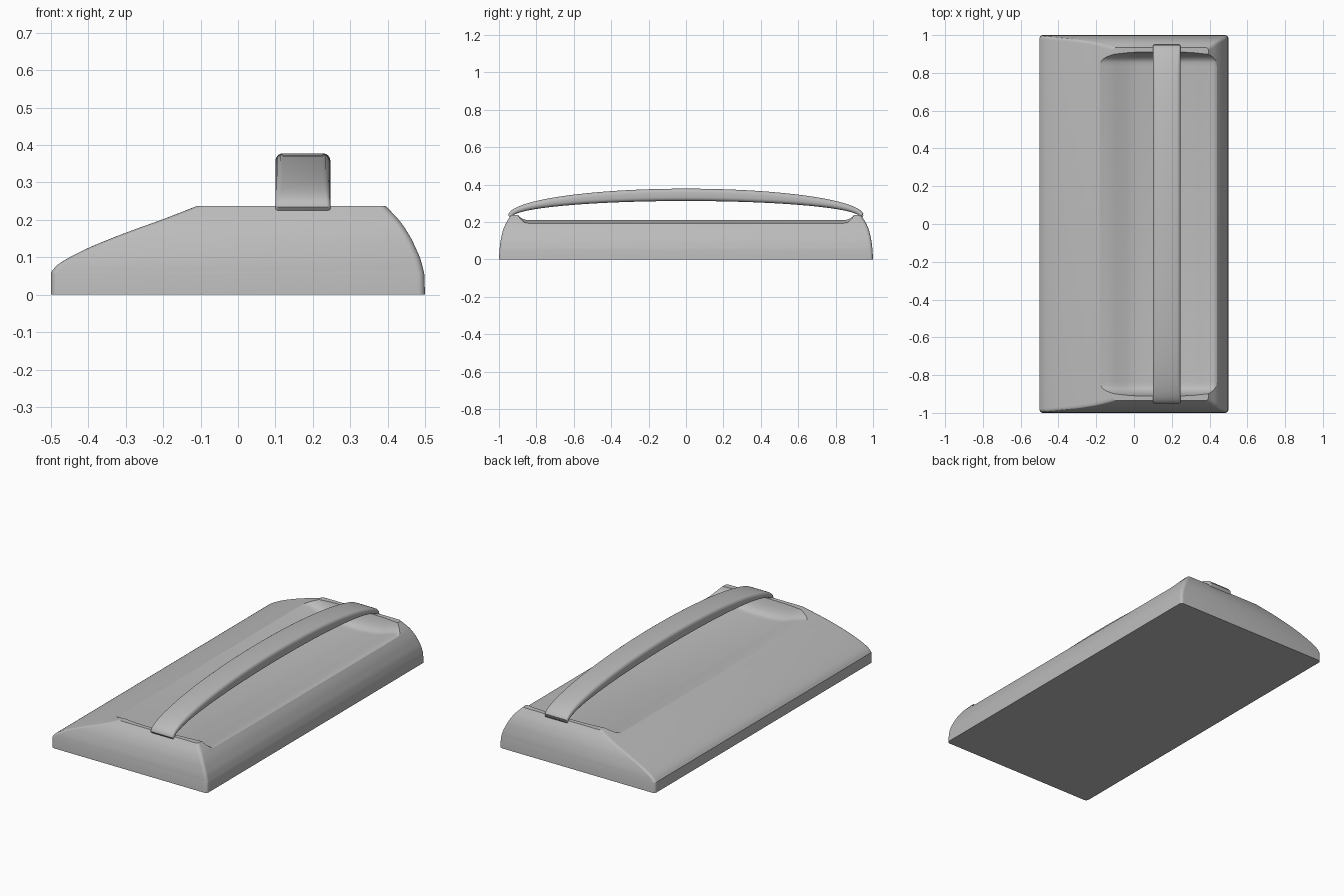
import bpy, bmesh, math
from mathutils import Vector

if "Cube" in bpy.data.objects:
    bpy.data.objects.remove(bpy.data.objects["Cube"], do_unlink=True)

grey = bpy.data.materials.new("plain_grey")
grey.use_nodes = True
grey.diffuse_color = (0.5, 0.5, 0.5, 1)
grey.node_tree.nodes["Principled BSDF"].inputs["Base Color"].default_value = (0.5, 0.5, 0.5, 1)


def spline(points, steps=4):
    """Smooth curve through the points."""
    pts = [Vector(p) for p in points]
    out = []
    for i in range(len(pts) - 1):
        a, b = pts[max(i - 1, 0)], pts[i]
        c, d = pts[i + 1], pts[min(i + 2, len(pts) - 1)]
        for k in range(steps):
            t = k / steps
            out.append(0.5 * (2 * b + (c - a) * t + (2 * a - 5 * b + 4 * c - d) * t * t
                              + (3 * b - a - 3 * c + d) * t ** 3))
    return out + [pts[-1]]


def loft(name, rings):
    """Closed solid skinned over equal-length rings."""
    bm = bmesh.new()
    loops = [[bm.verts.new(p) for p in ring] for ring in rings]
    n = len(loops[0])
    for lower, upper in zip(loops, loops[1:]):
        for j in range(n):
            k = (j + 1) % n
            bm.faces.new((lower[j], lower[k], upper[k], upper[j]))
    bm.faces.new(loops[0])
    bm.faces.new(loops[-1])
    bmesh.ops.recalc_face_normals(bm, faces=bm.faces)
    mesh = bpy.data.meshes.new(name)
    bm.to_mesh(mesh)
    bm.free()
    ob = bpy.data.objects.new(name, mesh)
    bpy.context.collection.objects.link(ob)
    mesh.materials.append(grey)
    return ob


def activate(ob):
    bpy.ops.object.select_all(action='DESELECT')
    ob.select_set(True)
    bpy.context.view_layer.objects.active = ob


def smooth(ob, degrees):
    activate(ob)
    bpy.ops.object.shade_smooth_by_angle(angle=math.radians(degrees))


def rounded_rect(u0, u1, v0, v1, r, steps=6):
    """Rounded rectangle as (u, v) pairs."""
    out = []
    corners = ((u1 - r, v1 - r), (u0 + r, v1 - r), (u0 + r, v0 + r), (u1 - r, v0 + r))
    for q, (cu, cv) in enumerate(corners):
        for k in range(steps + 1):
            a = math.pi / 2 * (q + k / steps)
            out.append((cu + r * math.cos(a), cv + r * math.sin(a)))
    return out


# Body: layers of (left x, right x, half length) by height
layers = [(-0.5, 0.5, 1, 0), (-0.5, 0.498, 0.997, 0.055)] + spline(
    [(-0.5, 0.497, 0.996, 0.06), (-0.482, 0.492, 0.994, 0.08), (-0.45, 0.486, 0.991, 0.1),
     (-0.4, 0.475, 0.986, 0.125), (-0.34, 0.463, 0.98, 0.15), (-0.275, 0.448, 0.971, 0.175),
     (-0.205, 0.43, 0.959, 0.2), (-0.11, 0.395, 0.935, 0.237)], 3)
body = loft("block_body", [[(x, y, z) for x, y in rounded_rect(xl, xr, -h, h, 0.018)]
                           for xl, xr, h, z in layers])

# Finger hollow: scooped section whose floor rises at both ends
floor = spline([(-0.25, 0.225), (-0.18, 0.21), (-0.12, 0.196), (-0.06, 0.175), (0, 0.158),
                (0.1, 0.15), (0.2, 0.15), (0.3, 0.162), (0.36, 0.181), (0.41, 0.194),
                (0.435, 0.191), (0.46, 0.172), (0.5, 0.13)])
rise = spline([(0.84, 0), (0.865, 0.005), (0.885, 0.022), (0.9, 0.05), (0.912, 0.09), (0.92, 0.13)])
stations = [(-y, up) for y, up in reversed(rise)] + [(y, up) for y, up in rise]
cutter = loft("hollow_cutter", [[(x, y, z + up) for x, z in floor] + [(0.5, y, 0.45), (-0.25, y, 0.45)]
                                for y, up in stations])
cutter.hide_render = True
cut = body.modifiers.new("hollow", 'BOOLEAN')
cut.operation = 'DIFFERENCE'
cut.solver = 'EXACT'
cut.object = cutter
activate(body)
bpy.ops.object.modifier_apply(modifier=cut.name)
bpy.data.objects.remove(cutter, do_unlink=True)
smooth(body, 20)

# Handle: arched strap with rounded edges, thinning toward its feet
rings = []
count = 48
for i in range(count + 1):
    a = math.pi * i / count
    s, c = math.sin(a), -math.cos(a)
    outer = Vector((0.95 * c, 0.235 + 0.143 * s))
    inner = Vector((0.93 * c, 0.225 + 0.087 * s))
    gap = (outer - inner).length
    ring = []
    for x, t in rounded_rect(0.1, 0.247, 0, gap, min(0.02, gap * 0.45), 4):
        p = inner.lerp(outer, t / gap)
        ring.append((x, p.x, p.y))
    rings.append(ring)
# Feet sunk into the block
for end, at in ((0, 0), (-1, len(rings))):
    rings.insert(at, [(x, y * 0.985, z - 0.02) for x, y, z in rings[end]])
smooth(loft("strap_handle", rings), 40)
